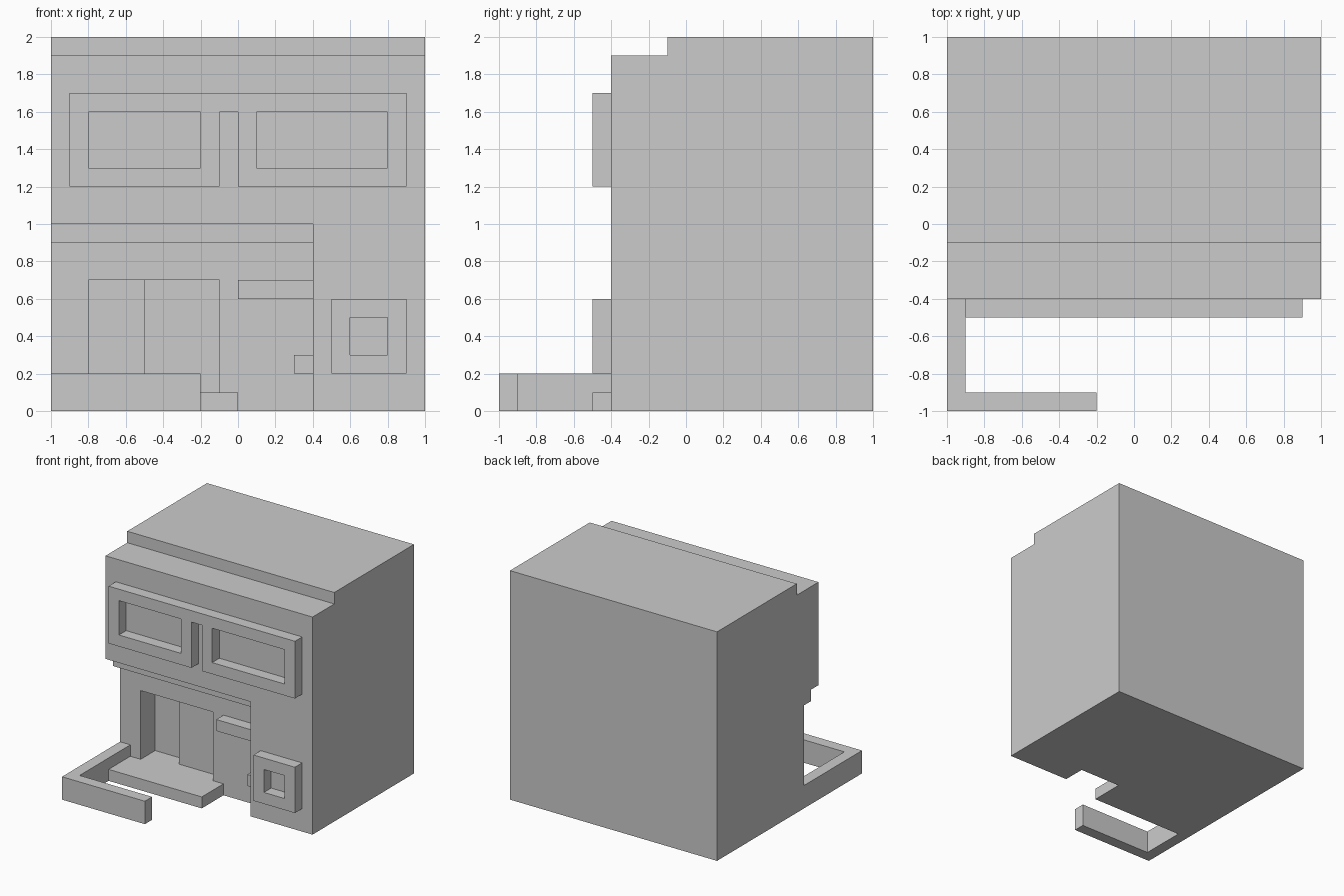
import bpy
import bmesh

if "Cube" in bpy.data.objects:
    bpy.data.objects.remove(bpy.data.objects["Cube"])


def prism(name, axis, pts, lo, hi):
    """Extrude a 2D profile along an axis from lo to hi."""
    place = {
        "x": lambda u, v: (lo, u, v),
        "y": lambda u, v: (u, lo, v),
        "z": lambda u, v: (u, v, lo),
    }[axis]
    bm = bmesh.new()
    face = bm.faces.new([bm.verts.new(place(u, v)) for u, v in pts])
    ext = bmesh.ops.extrude_face_region(bm, geom=[face])["geom"]
    for vert in ext:
        if isinstance(vert, bmesh.types.BMVert):
            vert.co["xyz".index(axis)] = hi
    bmesh.ops.recalc_face_normals(bm, faces=bm.faces[:])
    mesh = bpy.data.meshes.new(name)
    bm.to_mesh(mesh)
    bm.free()
    obj = bpy.data.objects.new(name, mesh)
    bpy.context.collection.objects.link(obj)
    return obj


def box(name, x0, x1, y0, y1, z0, z1):
    return prism(name, "z", [(x0, y0), (x1, y0), (x1, y1), (x0, y1)], z0, z1)


def cut(obj, cutter):
    """Subtract a cutter, bake the result and drop the cutter."""
    cutter.hide_render = True
    mod = obj.modifiers.new("cut", "BOOLEAN")
    mod.operation = "DIFFERENCE"
    mod.solver = "EXACT"
    mod.object = cutter
    bpy.context.view_layer.update()
    dg = bpy.context.evaluated_depsgraph_get()
    baked = bpy.data.meshes.new_from_object(obj.evaluated_get(dg))
    obj.modifiers.clear()
    obj.data = baked
    bpy.data.objects.remove(cutter)


# House body with a stepped roof edge
body = prism("house_body", "x",
             [(-0.4, 0), (1, 0), (1, 2), (-0.1, 2), (-0.1, 1.9), (-0.4, 1.9)],
             -1, 1)

# Ground-floor recess with a stepped soffit
cut(body, prism("recess_cutter", "x",
                [(-0.6, -0.1), (-0.2, -0.1), (-0.2, 0.9),
                 (-0.3, 0.9), (-0.3, 1.0), (-0.6, 1.0)], -1.1, 0.4))

# Entrance alcove, deeper on its left side
cut(body, prism("alcove_cutter", "z",
                [(-0.8, -0.6), (-0.1, -0.6), (-0.1, -0.1),
                 (-0.5, -0.1), (-0.5, 0.0), (-0.8, 0.0)], 0.1, 0.7))

# Upper window surround with a slot between the windows
upper = prism("upper_window_frame", "y",
              [(-0.9, 1.2), (-0.1, 1.2), (-0.1, 1.6), (0, 1.6),
               (0, 1.2), (0.9, 1.2), (0.9, 1.7), (-0.9, 1.7)], -0.5, -0.4)
for x0, x1 in ((-0.8, -0.2), (0.1, 0.8)):
    cut(upper, box("window_cutter", x0, x1, -0.6, -0.3, 1.3, 1.6))

# Small lower window surround
lower = box("lower_window_frame", 0.5, 0.9, -0.5, -0.4, 0.2, 0.6)
cut(lower, box("window_cutter", 0.6, 0.8, -0.6, -0.3, 0.3, 0.5))

# Doorstep, wall shelf and meter box inside the recess
box("doorstep", -0.9, 0.0, -0.5, -0.2, 0.0, 0.1)
box("wall_shelf", 0.0, 0.4, -0.3, -0.2, 0.6, 0.7)
box("meter_box", 0.3, 0.4, -0.3, -0.2, 0.2, 0.3)

# Low L-shaped garden wall
prism("garden_wall", "z",
      [(-1, -1), (-0.2, -1), (-0.2, -0.9),
       (-0.9, -0.9), (-0.9, -0.2), (-1, -0.2)], 0.0, 0.2)
